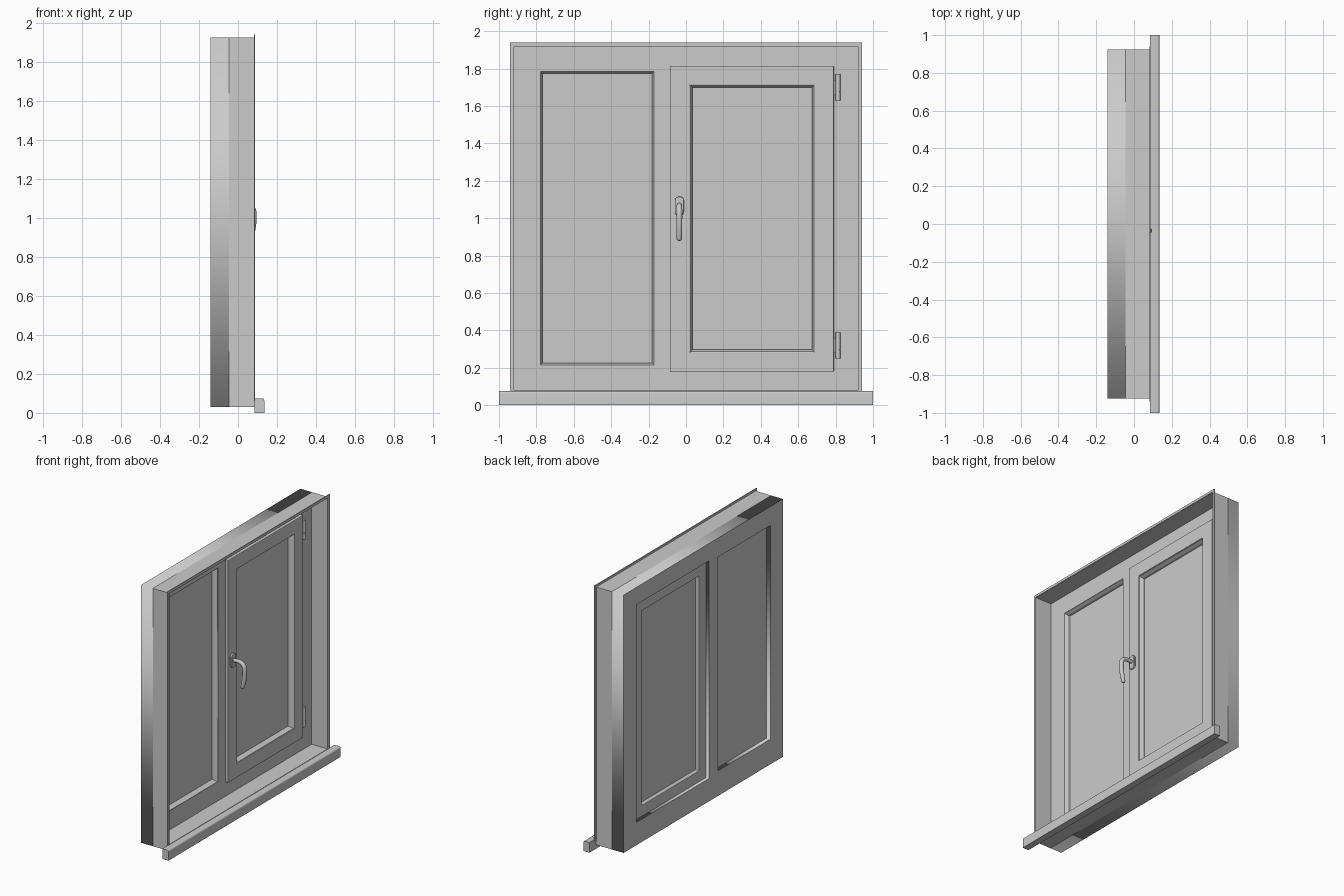
import bpy, bmesh, math
from mathutils import Matrix

if "Cube" in bpy.data.objects:
    bpy.data.objects.remove(bpy.data.objects["Cube"])


def finish(name, bm, bevel=0.0, smooth=False):
    bmesh.ops.recalc_face_normals(bm, faces=bm.faces)
    me = bpy.data.meshes.new(name)
    bm.to_mesh(me)
    bm.free()
    ob = bpy.data.objects.new(name, me)
    bpy.context.collection.objects.link(ob)
    if bevel:
        m = ob.modifiers.new("soft_edges", "BEVEL")
        m.width, m.segments, m.limit_method = bevel, 2, "ANGLE"
    if smooth:
        bpy.ops.object.select_all(action="DESELECT")
        ob.select_set(True)
        bpy.context.view_layer.objects.active = ob
        bpy.ops.object.shade_smooth_by_angle(angle=math.radians(35))
    return ob


def box_bm(x, y, z):
    bm = bmesh.new()
    size = Matrix.Diagonal((x[1] - x[0], y[1] - y[0], z[1] - z[0], 1))
    mid = Matrix.Translation((sum(x) / 2, sum(y) / 2, sum(z) / 2))
    bmesh.ops.create_cube(bm, size=1, matrix=mid @ size)
    return bm


def box(name, x, y, z, bevel=0.0):
    return finish(name, box_bm(x, y, z), bevel)


def ring(name, y, z, profile, bevel=0.0):
    """Mitred rectangular frame; profile is a closed list of (inset, x)."""
    bm = bmesh.new()
    loops = [[bm.verts.new((x, yy, zz)) for yy, zz in
              ((y[0] + d, z[0] + d), (y[1] - d, z[0] + d),
               (y[1] - d, z[1] - d), (y[0] + d, z[1] - d))]
             for d, x in profile]
    for a, b in zip(loops, loops[1:] + loops[:1]):
        for i in range(4):
            j = (i + 1) % 4
            bm.faces.new((a[i], a[j], b[j], b[i]))
    return finish(name, bm, bevel)


def bar(d0, d1, x0, x1):
    return [(d0, x0), (d1, x0), (d1, x1), (d0, x1)]


def curve_to_bm(cu):
    tmp = bpy.data.objects.new("tmp", cu)
    bpy.context.collection.objects.link(tmp)
    dg = bpy.context.evaluated_depsgraph_get()
    me = bpy.data.meshes.new_from_object(tmp.evaluated_get(dg))
    bm = bmesh.new()
    bm.from_mesh(me)
    bpy.data.objects.remove(tmp)
    bpy.data.meshes.remove(me)
    bmesh.ops.remove_doubles(bm, verts=bm.verts, dist=1e-5)
    return bm


# Outer frame: one plate with a fixed-pane hole and a sash hole
cu = bpy.data.curves.new("frame_outline", "CURVE")
cu.dimensions, cu.fill_mode, cu.extrude = "2D", "BOTH", 0.0475
for y0, y1, z0, z1 in ((-0.925, 0.925, 0.03, 1.925),
                       (-0.78, -0.17, 0.215, 1.785),
                       (-0.065, 0.772, 0.198, 1.797)):
    sp = cu.splines.new("POLY")
    sp.points.add(3)
    sp.use_cyclic_u = True
    for p, (a, b) in zip(sp.points, ((y0, z0), (y1, z0), (y1, z1), (y0, z1))):
        p.co = (a, b, 0, 1)
bm = curve_to_bm(cu)
bm.transform(Matrix(((0, 0, 1, -0.0925), (1, 0, 0, 0), (0, 1, 0, 0), (0, 0, 0, 1))))
finish("window_frame", bm)

# Fixed pane and its glazing bead
box("fixed_glass", (-0.11, -0.085), (-0.785, -0.165), (0.21, 1.79))
ring("fixed_bead", (-0.782, -0.168), (0.213, 1.787),
     [(0, -0.086), (0.014, -0.086), (0.014, -0.068), (0.003, -0.047), (0, -0.047)])

# Opening sash with overlapping lip, bead and pane
SY, SZ = (-0.083, 0.79), (0.18, 1.815)
ring("sash", SY, SZ, [(0, -0.022), (0, -0.045), (0.02, -0.045), (0.02, -0.12),
                      (0.103, -0.12), (0.103, -0.022)], 0.004)
ring("sash_bead", SY, SZ, [(0.10, -0.066), (0.117, -0.066), (0.117, -0.05),
                           (0.106, -0.028), (0.10, -0.028)])
box("sash_glass", (-0.09, -0.065), (0.015, 0.692), (0.278, 1.717))

# Reveal lining and the thin trim around its edge
ring("reveal_lining", (-0.925, 0.925), (0.03, 1.925), bar(0, 0.006, -0.046, 0.085))
ring("reveal_trim", (-0.94, 0.94), (0.06, 1.94), bar(0, 0.018, 0.081, 0.088))

# Sill board and its rounded nose
box("sill_board", (-0.046, 0.087), (-0.924, 0.924), (0.0305, 0.075))
bm = box_bm((0.085, 0.135), (-1, 1), (0, 0.075))
edge = [e for e in bm.edges if all(v.co.x > 0.13 and v.co.z > 0.07 for v in e.verts)]
bmesh.ops.bevel(bm, geom=edge, offset=0.012, segments=4, profile=0.5, affect="EDGES")
finish("sill_nose", bm, smooth=True)

# Hinges: two knuckles, a pin and a leaf each
for n, z0 in (("lower", 0.25), ("upper", 1.63)):
    bm = bmesh.new()
    for r, a, b in ((0.013, 0, 0.045), (0.013, 0.048, 0.14), (0.009, 0.01, 0.13)):
        bmesh.ops.create_cone(bm, cap_ends=True, segments=20, radius1=r, radius2=r, depth=b - a,
                              matrix=Matrix.Translation((-0.032, 0.812, z0 + (a + b) / 2)))
    finish(n + "_hinge", bm, smooth=True)
    box(n + "_hinge_leaf", (-0.046, -0.034), (0.788, 0.812), (z0 + 0.03, z0 + 0.11))

# Handle rosette: rounded plate
bm = box_bm((-0.023, -0.008), (-0.06, -0.012), (1.015, 1.115))
edges = [e for e in bm.edges if abs(e.verts[0].co.x - e.verts[1].co.x) > 0.01]
bmesh.ops.bevel(bm, geom=edges, offset=0.018, segments=5, profile=0.5, affect="EDGES")
finish("handle_rosette", bm, 0.003, True)

# Handle lever: neck bending down into a tapered grip
cu = bpy.data.curves.new("lever_path", "CURVE")
cu.dimensions, cu.bevel_depth, cu.bevel_resolution = "3D", 0.016, 4
cu.use_fill_caps = True
cu.resolution_u = 5
sp = cu.splines.new("BEZIER")
path = ((-0.012, 1.067, 0.8), (0.045, 1.067, 0.9), (0.074, 1.045, 1.0), (0.079, 1.0, 1.0),
        (0.074, 0.94, 0.95), (0.062, 0.887, 0.85), (0.060, 0.88, 0.5))
sp.bezier_points.add(len(path) - 1)
for p, (x, z, r) in zip(sp.bezier_points, path):
    p.co, p.radius = (x, -0.036, z), r
    p.handle_left_type = p.handle_right_type = "AUTO"
finish("handle_lever", curve_to_bm(cu), smooth=True)
